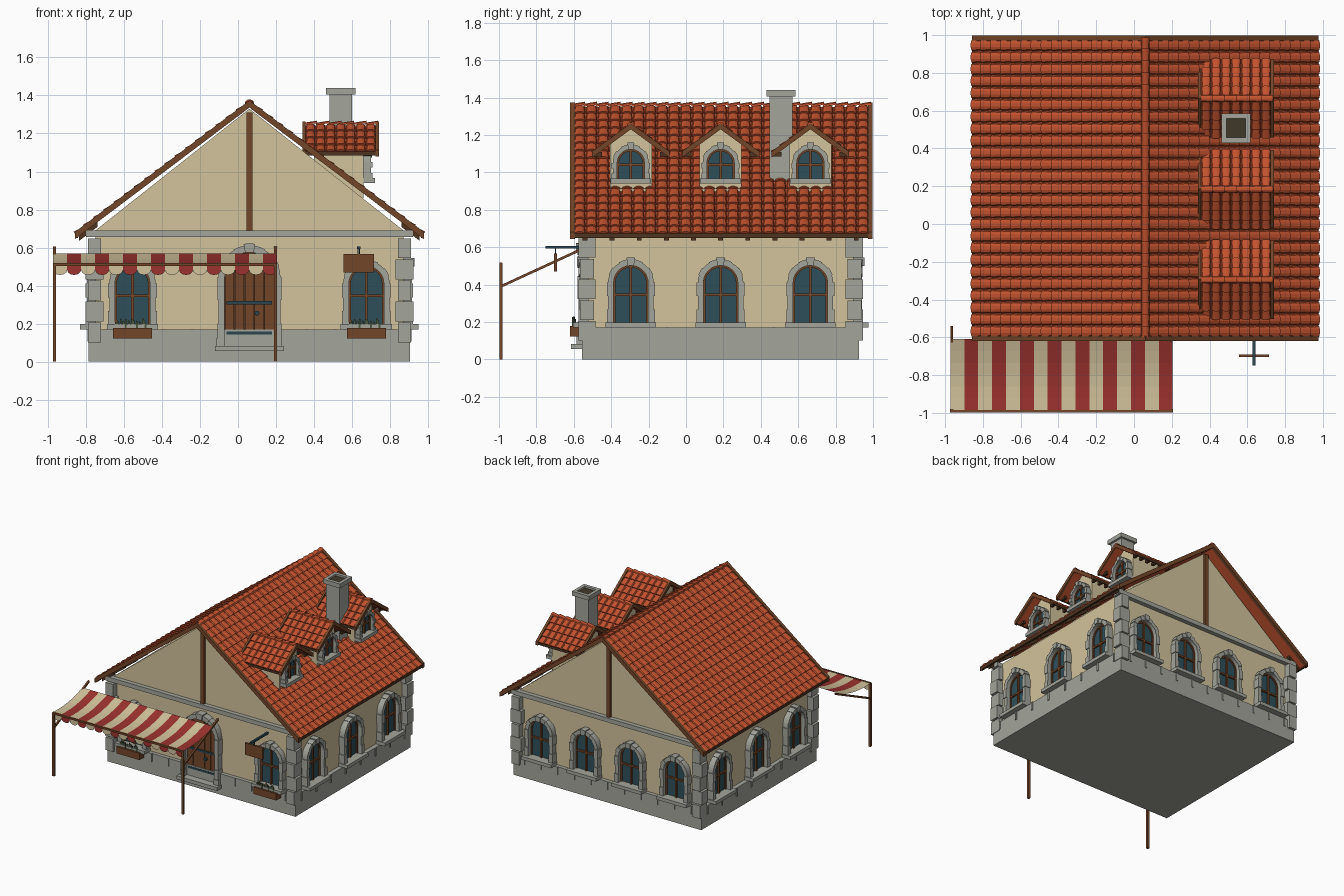
import bpy, bmesh, math, random
from mathutils import Vector

if "Cube" in bpy.data.objects:
    bpy.data.objects.remove(bpy.data.objects["Cube"])

random.seed(3)
pi = math.pi


def lin(h):
    c = [int(h[i:i + 2], 16) / 255 for i in (0, 2, 4)]
    return [v / 12.92 if v < .04 else ((v + .055) / 1.055) ** 2.4 for v in c] + [1]


MATS = {}
for n, h in dict(plaster="d2c39c", stone="a3a59b", wood="744628", dark_wood="4e3420", tile="c4532f",
                 glass="2f4f5a", red="9c322e", iron="2c454e", soot="40382a", leaf="48583c").items():
    MATS[n] = bpy.data.materials.new(n)
    MATS[n].diffuse_color = lin(h)


class Part:
    """Collects solids in one mesh, then places it one or more times."""

    def __init__(self):
        self.bm, self.mats = bmesh.new(), []

    def face(self, verts, mat):
        if mat not in self.mats:
            self.mats.append(mat)
        self.bm.faces.new(verts).material_index = self.mats.index(mat)

    def flat(self, pts, mat):
        self.face([self.bm.verts.new(p) for p in pts], mat)

    def prism(self, pts, a, b, axis, mat):
        def put(p, t):
            return (p[0], t, p[1]) if axis == 'y' else (t, p[0], p[1])
        lo = [self.bm.verts.new(put(p, a)) for p in pts]
        hi = [self.bm.verts.new(put(p, b)) for p in pts]
        self.face(lo, mat)
        self.face(hi[::-1], mat)
        for i in range(len(pts)):
            j = (i + 1) % len(pts)
            self.face([lo[j], lo[i], hi[i], hi[j]], mat)

    def box(self, x0, x1, y0, y1, z0, z1, mat):
        self.prism([(x0, z0), (x1, z0), (x1, z1), (x0, z1)], y0, y1, 'y', mat)

    def tiles(self, origin, along, down, cols, width, rows, length, h=.016):
        """Courses of barrel tiles, each lifted at its lower end."""
        o, u, d = Vector(origin), Vector(along), Vector(down).normalized()
        n = u.cross(d)
        n = n if n.z > 0 else -n
        for i in range(cols):
            for j in range(rows):
                ends = []
                for t, lift, k in ((j, 0, .85), (j + 1.08, .009, 1)):
                    ends.append([self.bm.verts.new(
                        o + u * (width * (i + .5) + width * .5 * k * math.cos(pi * s / 5))
                        + d * min(t, rows) * length + n * (lift + h * k * math.sin(pi * s / 5)))
                        for s in range(6)])
                for s in range(5):
                    self.face([ends[0][s], ends[0][s + 1], ends[1][s + 1], ends[1][s]], "tile")
                self.face(ends[1], "tile")

    def place(self, name, spots=((0, 0, 0, 0),)):
        bmesh.ops.recalc_face_normals(self.bm, faces=self.bm.faces)
        me = bpy.data.meshes.new(name)
        self.bm.to_mesh(me)
        for m in self.mats:
            me.materials.append(MATS[m])
        for x, y, z, r in spots:
            ob = bpy.data.objects.new(name, me)
            ob.location, ob.rotation_euler = (x, y, z), (0, 0, r)
            bpy.context.collection.objects.link(ob)


def arc(r, z, a0=0, a1=pi, n=12):
    return [(r * math.cos(a0 + (a1 - a0) * i / n), z + r * math.sin(a0 + (a1 - a0) * i / n)) for i in range(n + 1)]


def arch_stones(p, ri, ro, z0, spring, depth, n=9):
    """Jamb blocks, wedge stones and a raised keystone."""
    for s in (-1, 1):
        for k in range(3):
            a, b = z0 + (spring - z0) * k / 3, z0 + (spring - z0) * (k + 1) / 3
            e = .006 * (k % 2 == 0)
            p.box(*sorted((s * ri, s * (ro + e))), -depth - e, 0, a, b, "stone")
    for k in range(n):
        a, b = pi * k / n, pi * (k + 1) / n
        key = .014 if k == n // 2 else .004 * (k % 2)
        p.prism(arc(ri, spring, a, b, 2) + arc(ro + key, spring, b, a, 2), -depth - key, 0, 'y', "stone")


def window(ri, ro, spring, depth, sill):
    p = Part()
    p.prism([(-ri, .02), (ri, .02)] + arc(ri, spring), -.006, 0, 'y', "glass")
    f = ri - .01
    for s in (-1, 1):
        p.box(*sorted((s * f, s * ri)), -.016, 0, .02, spring, "wood")
    p.prism(arc(ri, spring) + arc(f, spring)[::-1], -.016, 0, 'y', "wood")
    p.box(-.007, .007, -.018, 0, .02, spring + f, "wood")
    zc = (spring + ri + .02) * .5
    p.box(-f, f, -.018, 0, zc - .007, zc + .007, "wood")
    arch_stones(p, ri, ro, .025, spring, depth)
    p.box(-ro - .013, ro + .013, -sill, 0, 0, .027, "stone")
    return p


CX, CY, S = .06, .185, .754
X0, X1, Y0, Y1 = -.75, .87, -.525, .895

# Walls with gables, stone plinth and gable bands
p = Part()
p.prism([(X0, .1), (X1, .1), (X1, .69), (CX, 1.33), (X0, .69)], Y0, Y1, 'y', "plaster")
p.place("walls")
p = Part()
p.box(-.785, .905, -.555, .925, 0, .17, "stone")
for i in range(11):
    x = CX + (i - 5) * .15
    for y in (-.555, .925):
        if y > 0 or abs(x - CX) > .2:
            p.box(x - .007, x + .007, y - .007, y + .007, .105, .172, "stone")
for i in range(8):
    y = CY + (i - 3.5) * .19
    for x in (-.785, .905):
        p.box(x - .007, x + .007, y - .007, y + .007, .105, .172, "stone")
p.place("plinth")
p = Part()
for y in (Y0, Y1):
    p.box(-.80, .92, y - .035, y + .035, .655, .69, "stone")
p.place("gable_bands")

# Corner stones, alternating wide and narrow
p = Part()
for x in (X0 - .005, X1 + .005):
    for y in (Y0 - .005, Y1 + .005):
        for k in range(5):
            z = .10 + k * .111
            a, b = (.034, .046) if k % 2 == 0 else (.047, .037)
            p.box(x - a, x + a, y - b, y + b, z, z + .105, "stone")
p.place("corner_stones")

# Wall windows
spots = [(x, Y0, .17, 0) for x in (-.555, .675)]
spots += [(CX + x, Y1, .17, pi) for x in (-.6075, -.2025, .2025, .6075)]
for y in (-.295, .185, .665):
    spots += [(X1, y, .17, pi / 2), (X0, y, .17, -pi / 2)]
window(.092, .122, .24, .045, .08).place("arched_window", spots)

# Flower boxes
p = Part()
p.box(-.103, .103, -.095, -.035, -.047, .008, "wood")
for i in range(16):
    x, y, h = random.uniform(-.09, .09), random.uniform(-.085, -.07), random.uniform(.025, .055)
    p.prism([(x - .005, 0), (x + .005, 0), (x + .007, h), (x - .003, h + .006)], y, y + .006, 'y', "leaf")
p.place("flower_box", [(x, Y0, .17, 0) for x in (-.555, .675)])

# Door with planks, hinges, knob, surround and step
p = Part()
p.prism([(-.13, .08), (.13, .08)] + arc(.13, .445), -.012, 0, 'y', "dark_wood")
for i in range(5):
    a, b = -.13 + i * .052 + .002, -.13 + (i + 1) * .052 - .002
    top = [(b + (a - b) * t / 4, .445 + math.sqrt(.13 ** 2 - (b + (a - b) * t / 4) ** 2)) for t in range(5)]
    p.prism([(a, .08), (b, .08)] + top, -.025, 0, 'y', "wood")
for z in (.15, .31):
    p.box(-.12, .12, -.033, 0, z - .008, z + .008, "iron")
p.prism([(.04 + q[0], q[1]) for q in arc(.013, .255, 0, 2 * pi * 7 / 8, 7)], -.045, 0, 'y', "iron")
arch_stones(p, .13, .163, .08, .445, .05)
for s in (-1, 1):
    p.box(*sorted((s * .13, s * .172)), -.06, 0, .08, .125, "stone")
p.box(-.182, .182, -.09, 0, .055, .083, "stone")
p.place("door", [(CX, Y0, 0, 0)])

# King posts on both gables
p = Part()
for y in (Y0, Y1):
    p.box(CX - .016, CX + .016, y - .02, y + .02, .69, 1.31, "wood")
p.place("king_post")

# Main roof: thin deck, barrel tiles, barge boards, fascias, rafter tails
R, RY0, RY1 = .91, -.62, .998


def gable_strip(r, top, bottom, slope, c=0):
    return [(c - r, top - slope * r), (c, top), (c + r, top - slope * r),
            (c + r, bottom - slope * r), (c, bottom), (c - r, bottom - slope * r)]


p = Part()
p.prism(gable_strip(R, 1.35, 1.337, S, CX), RY0 + .01, RY1 - .01, 'y', "tile")
slope_len = R * math.hypot(1, S)
for s in (-1, 1):
    p.tiles((CX, RY0 + .02, 1.35), (0, 1, 0), (s, 0, -S), 25, (RY1 - RY0 - .04) / 25, 17, slope_len / 17)
p.tiles((CX - .024, RY0 + .01, 1.352), (1, 0, 0), (0, 1, 0), 1, .048, 25, (RY1 - RY0 - .02) / 25, .018)
p.place("roof_tiles")
p = Part()
for a, b in ((RY0, RY0 + .026), (RY1 - .026, RY1)):
    p.prism(gable_strip(R + .008, 1.374, 1.336, S, CX), a, b, 'y', "wood")
p.place("barge_boards")
p = Part()
for s in (-1, 1):
    x = CX + s * R
    p.box(x - .008, x + .008, RY0, RY1, .65, .676, "dark_wood")
    for i in range(11):
        y = CY + (i - 5) * .145
        p.prism([(CX + s * q, 1.337 - S * q - d) for q, d in ((.8, 0), (.895, 0), (.895, .026), (.8, .026))],
                y - .013, y + .013, 'y', "dark_wood")
p.place("eaves")

# Dormers on the right slope
DY = [(0, y, 0, 0) for y in (-.295, .185, .665)]
p = Part()
p.prism([(-.112, .86), (.112, .86), (.112, 1.155), (0, 1.235), (-.112, 1.155)], .40, .66, 'x', "plaster")
p.place("dormer_walls", DY)
p = Part()
p.prism(gable_strip(.2, 1.243, 1.23, .73), .35, .73, 'x', "tile")
for s in (-1, 1):
    p.tiles((.355, 0, 1.243), (1, 0, 0), (0, s, -.73), 7, .37 / 7, 4, .2 * math.hypot(1, .73) / 4, .014)
    for i in range(6):
        x = .39 + i * .06
        p.box(x - .01, x + .01, s * .175 - .02, s * .175 + .02, 1.086, 1.11, "dark_wood")
    p.box(.345, .735, s * .2 - .005, s * .2 + .005, 1.085, 1.105, "dark_wood")
for a, b in ((.34, .356), (.722, .742)):
    p.prism(gable_strip(.207, 1.263, 1.23, .73), a, b, 'x', "wood")
p.tiles((.345, -.02, 1.245), (0, 1, 0), (1, 0, 0), 1, .04, 6, .065, .014)
p.place("dormer_roof", DY)
window(.073, .096, .11, .04, .06).place("dormer_window", [(.66, y, .94, pi / 2) for _, y, _, _ in DY])

# Chimney with open cap
p = Part()
x, y = .54, .508
p.box(x - .06, x + .06, y - .062, y + .062, .95, 1.41, "stone")
for s in (-1, 1):
    p.box(*sorted((x + s * .05, x + s * .077)), y - .078, y + .078, 1.405, 1.44, "stone")
    p.box(x - .05, x + .05, *sorted((y + s * .05, y + s * .078)), 1.405, 1.44, "stone")
p.box(x - .051, x + .051, y - .051, y + .051, 1.40, 1.425, "soot")
p.place("chimney")

# Awning: sagging striped cloth with scalloped valance
p = Part()
A0, W = -.972, 1.177 / 16
for i in range(16):
    m = "red" if i % 2 else "plaster"
    a, b = A0 + i * W, A0 + (i + 1) * W
    prof = [(-.61 - .375 * t / 6, .57 - .055 * t / 6 - .02 * math.sin(pi * t / 6)) for t in range(7)]
    for (y, z), (y2, z2) in zip(prof, prof[1:]):
        p.flat([(a, y, z), (a, y2, z2), (b, y2, z2), (b, y, z)], m)
    scallop = [((a + b) / 2 + W / 2 * math.cos(pi * k / 6), -.985, .483 - .027 * math.sin(pi * k / 6)) for k in range(7)]
    p.flat([(a, -.985, .515), (b, -.985, .515)] + scallop, m)
p.place("awning_cloth")
p = Part()
p.box(A0, .205, -.998, -.984, .503, .518, "wood")
for x in (-.965, .197):
    p.box(x - .009, x + .009, -.998, -.98, 0, .515, "wood")
    p.prism([(-.985, .385), (-.985, .4), (-.54, .605), (-.54, .59)], x - .007, x + .007, 'x', "wood")
p.place("awning_frame")

# Hanging sign on an iron bracket
p = Part()
p.box(.627, .643, -.75, -.52, .592, .607, "iron")
p.box(.555, .715, -.705, -.69, .47, .566, "wood")
for x in (.629, .637):
    p.box(x, x + .004, -.70, -.695, .56, .595, "iron")
p.place("hanging_sign")

for m in bpy.data.materials:
    if m.users and not m.is_grease_pencil:
        m.use_nodes = True
        m.node_tree.nodes["Principled BSDF"].inputs["Base Color"].default_value = m.diffuse_color
